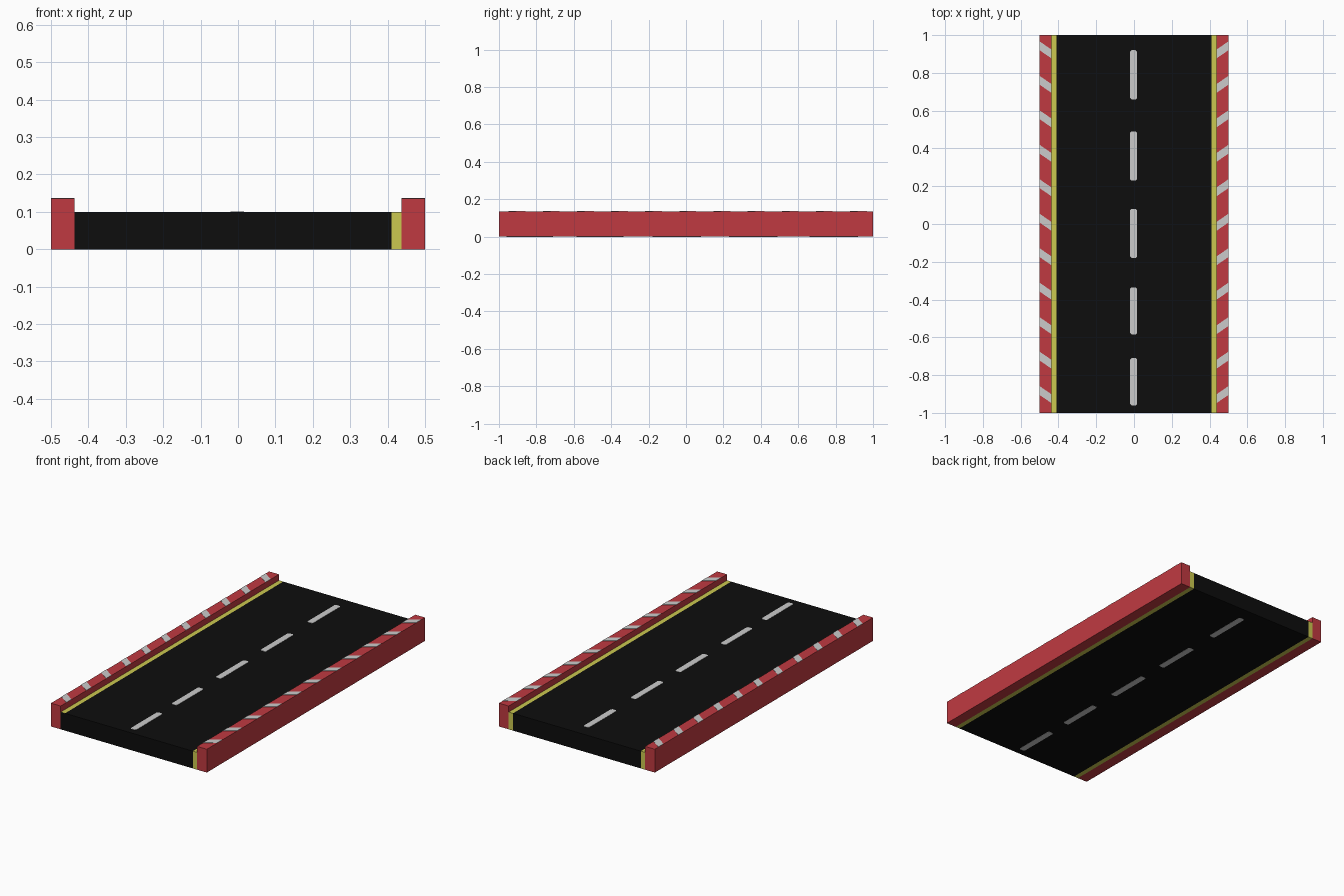
import bpy, bmesh

if "Cube" in bpy.data.objects:
    bpy.data.objects.remove(bpy.data.objects["Cube"])


def material(name, rgb):
    m = bpy.data.materials.new(name)
    m.diffuse_color = (*rgb, 1)
    m.use_nodes = True
    m.node_tree.nodes["Principled BSDF"].inputs["Base Color"].default_value = m.diffuse_color
    return m


BLACK = material("asphalt black", (0.004, 0.004, 0.004))
RED = material("kerb red", (0.53, 0.042, 0.053))
YELLOW = material("line yellow", (0.60, 0.58, 0.08))
WHITE = material("paint white", (0.60, 0.60, 0.60))


def prism(name, outlines, z0, z1, *mats):
    """Extrude flat xy outlines from z0 to z1 as one object."""
    bm = bmesh.new()
    for pts in outlines:
        face = bm.faces.new([bm.verts.new((x, y, z0)) for x, y in pts])
        ext = bmesh.ops.extrude_face_region(bm, geom=[face], use_keep_orig=True)
        top = [v for v in ext["geom"] if isinstance(v, bmesh.types.BMVert)]
        bmesh.ops.translate(bm, verts=top, vec=(0, 0, z1 - z0))
    bmesh.ops.recalc_face_normals(bm, faces=bm.faces)
    me = bpy.data.meshes.new(name)
    bm.to_mesh(me)
    bm.free()
    for m in mats:
        me.materials.append(m)
    ob = bpy.data.objects.new(name, me)
    bpy.context.collection.objects.link(ob)
    return ob


def rect(x0, x1, y0=-1, y1=1):
    return [(x0, y0), (x1, y0), (x1, y1), (x0, y1)]


IN, OUT, LINE = 0.4375, 0.5, 0.41
ROAD_Z, KERB_Z, PAINT = 0.1, 0.135, 0.0015

# Asphalt slab
prism("road", [rect(-LINE, LINE)], 0, ROAD_Z, BLACK)

for side, s in (("left", -1), ("right", 1)):
    # Raised kerb
    prism(side + "_kerb", [rect(s * IN, s * OUT)], 0, KERB_Z, RED)

    # Yellow edge line, full depth; the left one has a black front end
    line = prism(side + "_edge_line", [rect(s * LINE, s * IN)], 0, ROAD_Z, YELLOW, BLACK)
    if s < 0:
        for p in line.data.polygons:
            if p.normal.y < -0.9:
                p.material_index = 1

    # Slanted white stripes on the kerb top
    stripes = []
    for i in range(11):
        y = 0.922 - 0.1825 * i
        stripes.append([(s * IN, y - 0.045), (s * OUT, y - 0.002),
                        (s * OUT, y + 0.045), (s * IN, y + 0.002)])
    prism(side + "_kerb_stripes", stripes, KERB_Z, KERB_Z + PAINT, WHITE)

# Centre dashes with clipped corners, on top and underneath
dashes = []
for y0, y1 in ((0.66, 0.92), (0.23, 0.49), (-0.18, 0.08), (-0.585, -0.335), (-0.96, -0.71)):
    a, b, c = -0.02, 0.016, 0.007
    dashes.append([(a + c, y0), (b - c, y0), (b, y0 + c), (b, y1 - c),
                   (b - c, y1), (a + c, y1), (a, y1 - c), (a, y0 + c)])
prism("centre_dashes", dashes, ROAD_Z, ROAD_Z + PAINT, WHITE)
prism("underside_dashes", dashes, -PAINT / 2, 0, WHITE)
